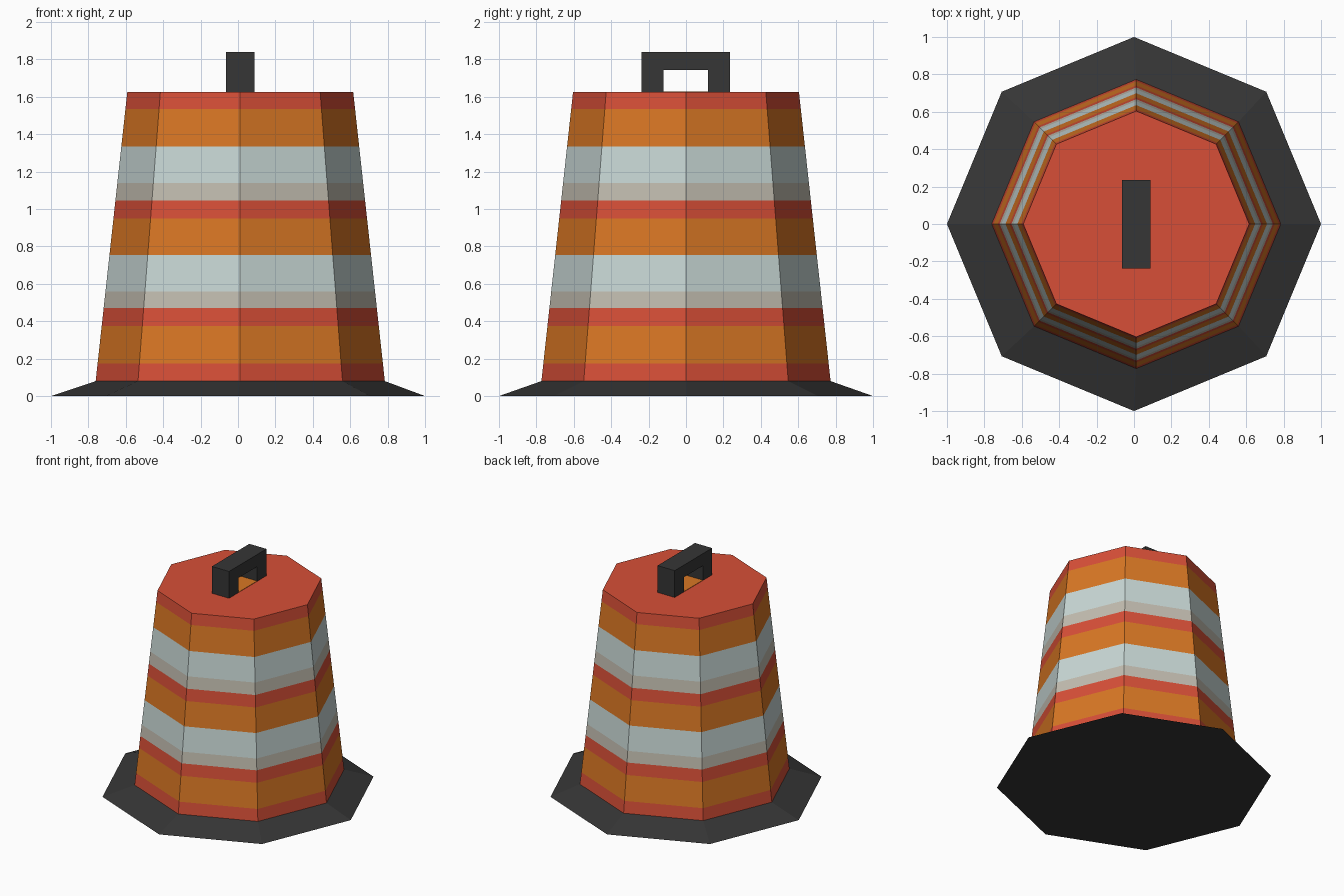
import bpy, bmesh, math

if "Cube" in bpy.data.objects:
    bpy.data.objects.remove(bpy.data.objects["Cube"])


def lin(c):
    c /= 255
    return c / 12.92 if c <= 0.04045 else ((c + 0.055) / 1.055) ** 2.4


def material(name, rgb):
    m = bpy.data.materials.new(name)
    m.diffuse_color = (*[lin(c) for c in rgb], 1)
    m.use_nodes = True
    m.node_tree.nodes["Principled BSDF"].inputs["Base Color"].default_value = m.diffuse_color
    return m


red = material("red plastic", (215, 79, 55))
orange = material("orange plastic", (217, 119, 36))
silver = material("pale reflective", (200, 215, 213))
tan = material("grey beige", (194, 189, 176))
rubber = material("dark rubber", (54, 54, 54))

CX, R0, R1, Z0, Z1 = 0.012, 0.773, 0.604, 0.08, 1.625


def ring(bm, r, z, cx):
    return [bm.verts.new((cx + r * math.cos(i * math.pi / 4),
                          r * math.sin(i * math.pi / 4), z)) for i in range(8)]


def bridge(bm, a, b, mat=0):
    for i in range(8):
        j = (i + 1) % 8
        bm.faces.new((a[i], a[j], b[j], b[i])).material_index = mat


def finish(name, bm, mats):
    bmesh.ops.recalc_face_normals(bm, faces=bm.faces)
    me = bpy.data.meshes.new(name)
    bm.to_mesh(me)
    bm.free()
    for m in mats:
        me.materials.append(m)
    ob = bpy.data.objects.new(name, me)
    bpy.context.collection.objects.link(ob)
    return ob


# Rubber foot
bm = bmesh.new()
low = ring(bm, 1.0, 0, 0)
high = ring(bm, R0, Z0, CX)
bm.faces.new(low[::-1])
bridge(bm, low, high)
bm.faces.new(high)
finish("base", bm, [rubber])

# Striped tapered drum: (upper height, colour slot)
bands = [(0.175, 0), (0.375, 1), (0.47, 0), (0.56, 3), (0.755, 2), (0.95, 1),
         (1.045, 0), (1.14, 3), (1.335, 2), (1.535, 1), (Z1, 0)]
bm = bmesh.new()
prev = ring(bm, R0, Z0, CX)
bm.faces.new(prev[::-1])
for z, mat in bands:
    cur = ring(bm, R0 + (R1 - R0) * (z - Z0) / (Z1 - Z0), z, CX)
    bridge(bm, prev, cur, mat)
    prev = cur
bm.faces.new(prev)
finish("drum", bm, [red, orange, silver, tan])

# Handle: square arch profile extruded across x
profile = [(-0.238, Z1), (-0.238, 1.84), (0.236, 1.84), (0.236, Z1),
           (0.118, Z1), (0.118, 1.743), (-0.12, 1.743), (-0.12, Z1)]
bm = bmesh.new()
face = bm.faces.new([bm.verts.new((-0.065, y, z)) for y, z in profile])
out = bmesh.ops.extrude_face_region(bm, geom=[face])
bmesh.ops.translate(bm, vec=(0.152, 0, 0),
                    verts=[g for g in out["geom"] if isinstance(g, bmesh.types.BMVert)])
finish("handle", bm, [rubber])

# Orange patch on the lid under the handle
bm = bmesh.new()
bmesh.ops.create_cube(bm, size=1)
for v in bm.verts:
    v.co = (0.011 + v.co.x * 0.152, v.co.y * 0.238 - 0.001, Z1 + 0.001 + v.co.z * 0.004)
finish("lid_patch", bm, [orange])
